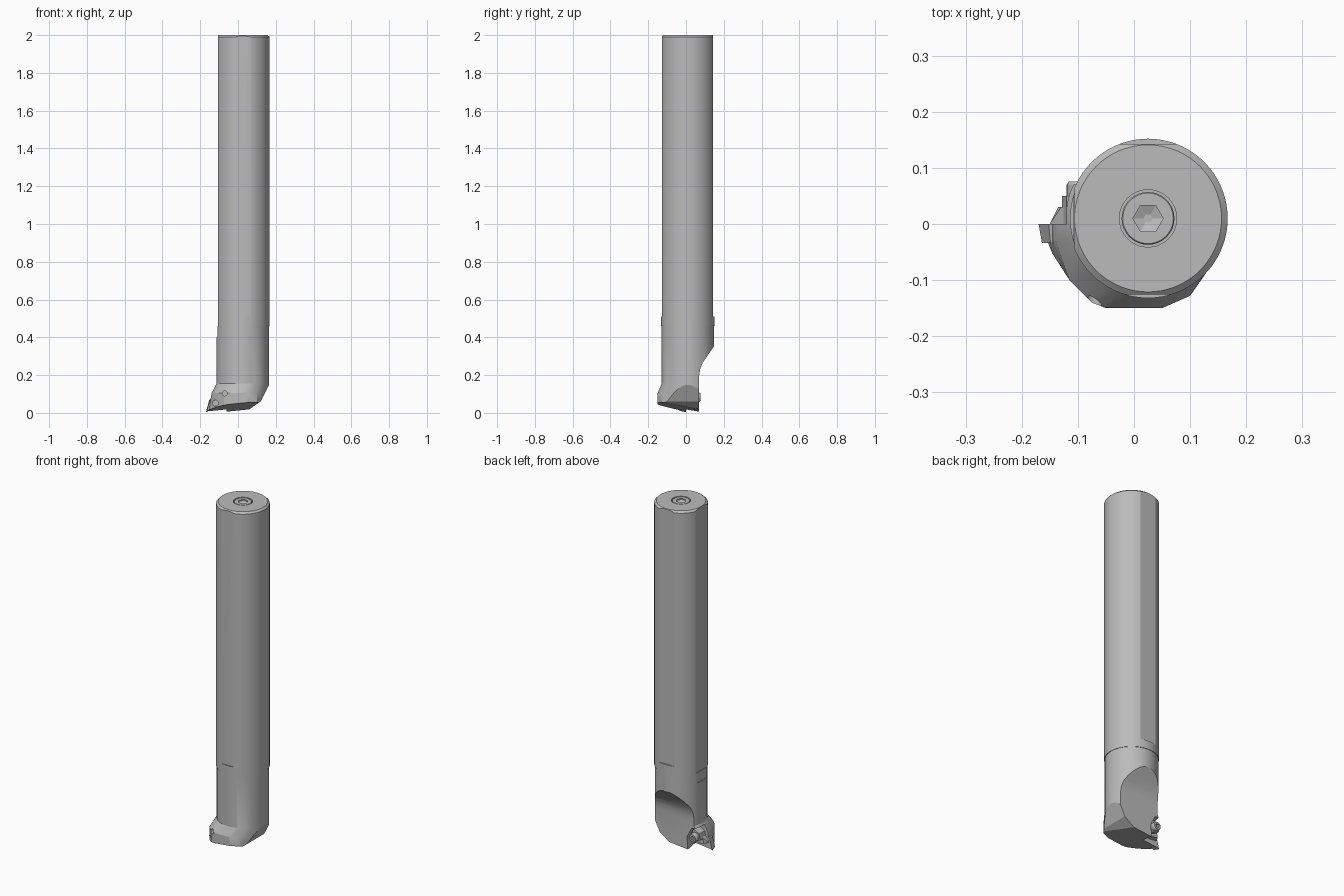
import bpy, bmesh, math
from mathutils import Vector

if "Cube" in bpy.data.objects:
    bpy.data.objects.remove(bpy.data.objects["Cube"])

CX, CY = 0.025, 0.01          # bar axis
steel = bpy.data.materials.new("steel_grey")
steel.diffuse_color = (0.5, 0.5, 0.5, 1)
steel.use_nodes = True
steel.node_tree.nodes["Principled BSDF"].inputs["Base Color"].default_value = steel.diffuse_color


def ring(r, z, n=72, cx=CX, cy=CY):
    return [(cx + r * math.cos(2 * math.pi * i / n),
             cy + r * math.sin(2 * math.pi * i / n), z) for i in range(n)]


def ring_y(r, y, cx, cz, n=24):
    return [(x, y, z) for x, z, _ in ring(r, 0, n, cx, cz)]


def hull(name, pts):
    """Convex solid around the given points."""
    bm = bmesh.new()
    for p in pts:
        bm.verts.new(p)
    bmesh.ops.convex_hull(bm, input=bm.verts[:])
    bmesh.ops.dissolve_limit(bm, angle_limit=0.002, verts=bm.verts[:], edges=bm.edges[:])
    bmesh.ops.recalc_face_normals(bm, faces=bm.faces[:])
    me = bpy.data.meshes.new(name)
    bm.to_mesh(me)
    bm.free()
    me.materials.append(steel)
    ob = bpy.data.objects.new(name, me)
    bpy.context.collection.objects.link(ob)
    return ob


def box(name, lo, hi):
    return hull(name, [(x, y, z) for x in (lo[0], hi[0])
                       for y in (lo[1], hi[1]) for z in (lo[2], hi[2])])


def boolean(ob, tool, op='DIFFERENCE'):
    bpy.context.view_layer.objects.active = ob
    m = ob.modifiers.new("bool", 'BOOLEAN')
    m.operation, m.solver, m.object = op, 'EXACT', tool
    bpy.ops.object.modifier_apply(modifier=m.name)
    bpy.data.objects.remove(tool)


def slice_off(ob, co, no):
    """Remove everything on the side the normal points to and cap the cut."""
    bm = bmesh.new()
    bm.from_mesh(ob.data)
    bmesh.ops.bisect_plane(bm, geom=bm.verts[:] + bm.edges[:] + bm.faces[:],
                           plane_co=co, plane_no=Vector(no).normalized(), clear_outer=True)
    bmesh.ops.holes_fill(bm, edges=[e for e in bm.edges if e.is_boundary])
    bmesh.ops.recalc_face_normals(bm, faces=bm.faces[:])
    bm.to_mesh(ob.data)
    bm.free()


# Shank with chamfered end, collar and long clamping flats
shank = hull("shank", ring(0.142, 0.46) + ring(0.142, 1.99) + ring(0.131, 2.0))
boolean(shank, box("front_flat", (-1, -1, 0.51), (1, -0.126, 3)))
boolean(shank, box("back_flat", (-1, 0.143, 0.51), (1, 1, 3)))
slice_off(shank, (-0.106, 0, 0), (-1, 0, 0))

# Plug recess and plug with hex socket in the end face
boolean(shank, hull("recess", ring(0.051, 1.985) + ring(0.051, 2.1)))
plug = hull("end_plug", ring(0.047, 1.98, 48) + ring(0.047, 1.996, 48) + ring(0.045, 1.999, 48))
boolean(plug, hull("hex", ring(0.027, 2.1, 6) + ring(0.027, 1.992, 6) + [(CX, CY, 1.982)]))

# Neck below the collar, left flat and scooped relief at the back
neck = hull("neck", ring(0.139, 0.14) + ring(0.139, 0.46))
boolean(neck, box("left_flat", (-1, -1, 0.4), (-0.108, 1, 1)))


def relief():
    side = [(0.07, -0.1), (0.07, 0.2), (0.076, 0.235), (0.088, 0.265),
            (0.16, 0.37), (0.4, 0.37), (0.4, -0.1)]
    return hull("relief", [(x, y, z) for x in (-0.5, 0.5) for y, z in side])


# Flared nose that carries the insert
foot = [(-0.10, 0.09), (-0.145, 0.04), (-0.16, -0.03), (-0.115, -0.1), (-0.075, -0.14),
        (-0.05, -0.15), (0.05, -0.15), (0.10, -0.128), (0.13, -0.085)]
nose = hull("nose", [(x, y, -0.02) for x, y in foot]
            + [(max(x, -0.14), y, 0.105) for x, y in foot]
            + ring(0.139, 0.155) + ring(0.139, -0.02))
boolean(neck, nose, 'UNION')
head = neck
head.name = "cutting_head"
boolean(head, relief())
slice_off(head, (-0.16, -0.02, 0.012), (0.1, -0.17, -1))
slice_off(head, (0.12, 0, 0.06), (0.09, 0, -0.045))
slice_off(head, (0.09, 0, 0.04), (0.035, 0, -0.05))

# Insert pocket and coolant holes
boolean(head, hull("pocket", [(x, y, z) for y in (0.0, 0.3) for x, z in
                              [(-0.4, -0.1), (-0.07, -0.1), (-0.055, 0.08),
                               (-0.085, 0.135), (-0.4, 0.2)]]))
for x, z, r in ((-0.12, 0.052, 0.016), (-0.07, 0.103, 0.013)):
    boolean(head, hull("hole", ring_y(r, -0.3, x, z) + ring_y(r, -0.07, x, z)))

# Rhombic cutting insert, raked slightly wider at its cutting face
rhombus = [(-0.17, 0.004), (-0.152, 0.07), (-0.095, 0.095), (-0.108, 0.028)]
insert = hull("cutting_insert", [(x, 0.0, z) for x, z in rhombus]
              + [(-0.13 + (x + 0.13) * 0.85, -0.034, 0.05 + (z - 0.05) * 0.85)
                 for x, z in rhombus])
boolean(head, hull("insert_seat", [(x, y, z) for y in (-0.034, 0.01) for x, z in rhombus]))

# Clamp finger, clamp body and screw
hull("clamp_finger", [(x, y, z) for y, k in ((0.0, 1.0), (0.03, 0.7)) for x, z in
                      [(-0.1 - 0.05 * k, 0.045), (-0.13, 0.075), (-0.09, 0.12),
                       (-0.06, 0.08), (-0.1, 0.04)]])
hull("clamp_body", [(x, y, z) for y in (0.0, 0.05) for x, z in
                    [(-0.128, 0.07), (-0.12, 0.105), (-0.085, 0.125),
                     (-0.06, 0.08), (-0.085, 0.05)]])
screw = hull("clamp_screw", ring_y(0.025, 0.03, -0.095, 0.083)
             + ring_y(0.025, 0.07, -0.095, 0.083) + ring_y(0.021, 0.076, -0.095, 0.083))
boolean(screw, hull("socket", ring_y(0.012, 0.06, -0.095, 0.083, 6)
                    + ring_y(0.012, 0.1, -0.095, 0.083, 6)))

# Smooth the round surfaces, keep hard edges
for ob in list(bpy.context.scene.objects):
    bpy.ops.object.select_all(action='DESELECT')
    ob.select_set(True)
    bpy.context.view_layer.objects.active = ob
    bpy.ops.object.shade_smooth_by_angle(angle=math.radians(20))
